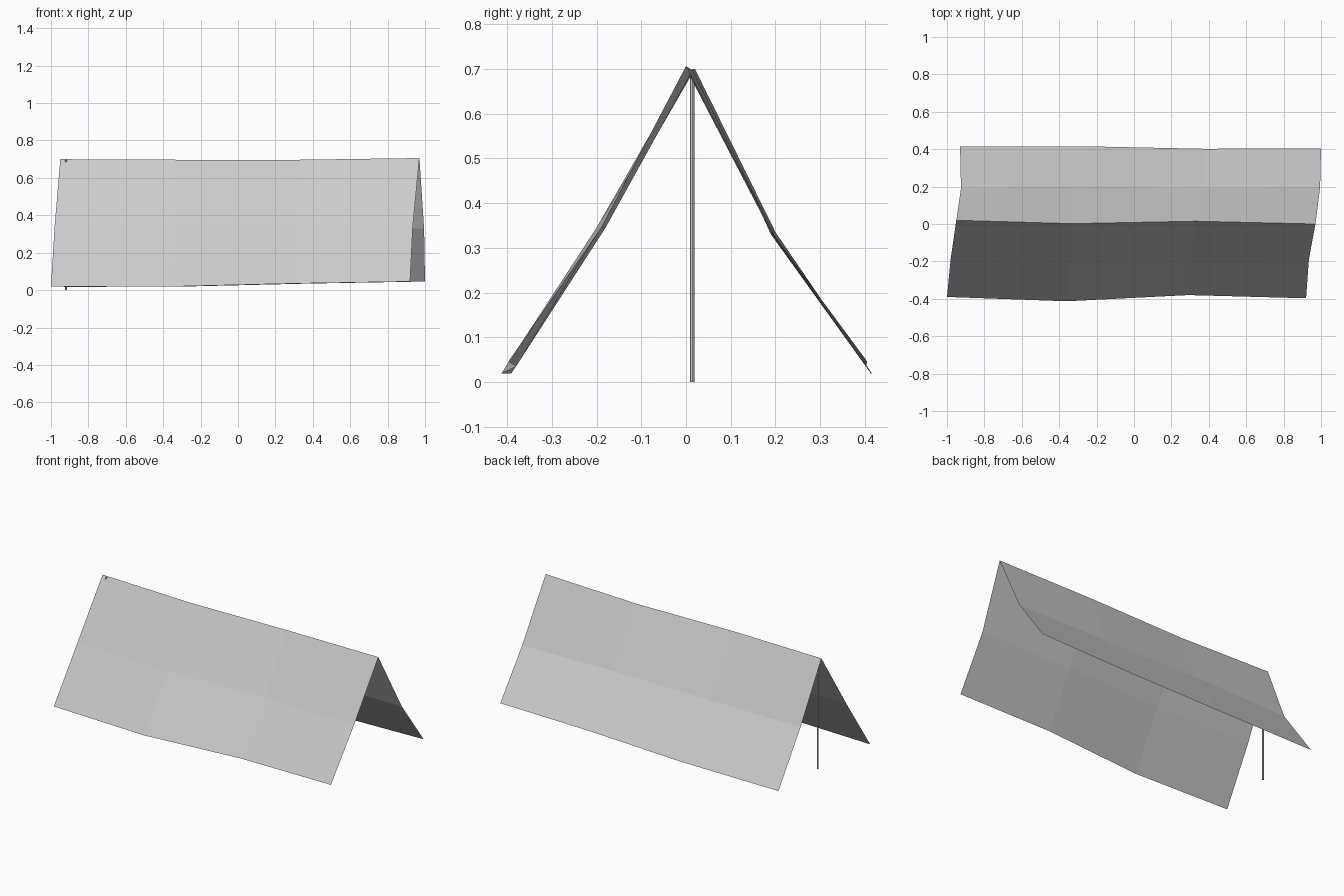
import bpy
import bmesh

if "Cube" in bpy.data.objects:
    bpy.data.objects.remove(bpy.data.objects["Cube"], do_unlink=True)


def make_material(name, colour):
    mat = bpy.data.materials.new(name)
    mat.use_nodes = True
    mat.diffuse_color = colour
    mat.node_tree.nodes["Principled BSDF"].inputs["Base Color"].default_value = colour
    return mat


def make_object(name, bm, mat):
    mesh = bpy.data.meshes.new(name)
    bm.to_mesh(mesh)
    bm.free()
    mesh.materials.append(mat)
    obj = bpy.data.objects.new(name, mesh)
    bpy.context.collection.objects.link(obj)
    return obj


canvas = make_material("light grey canvas", (0.6, 0.6, 0.6, 1))

# Rows of the sagging sheet, from front hem over the ridge to back hem
rows = [
    [(-1, -.39, .02), (-.36, -.413, .019), (.29, -.38, .035), (.92, -.397, .046)],
    [(-.98, -.185, .345), (-.34, -.2, .345), (.31, -.18, .345), (.935, -.19, .345)],
    [(-.95, .02, .70), (-.33, .002, .697), (.33, .015, .697), (.97, 0, .706)],
    [(-.925, .19, .33), (-.29, .2, .335), (.36, .19, .335), (.995, .197, .328)],
    [(-.93, .415, .017), (-.25, .415, .02), (.38, .402, .035), (1, .405, .046)],
]
bm = bmesh.new()
grid = [[bm.verts.new(p) for p in row] for row in rows]
for low, high in zip(grid, grid[1:]):
    for i in range(len(low) - 1):
        bm.faces.new((low[i], low[i + 1], high[i + 1], high[i]))
make_object("tent_sheet", bm, canvas)

# Thin upright pole under the ridge at one end
bm = bmesh.new()
bmesh.ops.create_cone(bm, cap_ends=True, segments=8, radius1=.005, radius2=.005, depth=.695)
pole = make_object("tent_pole", bm, canvas)
pole.location = (-.92, .014, .3475)
